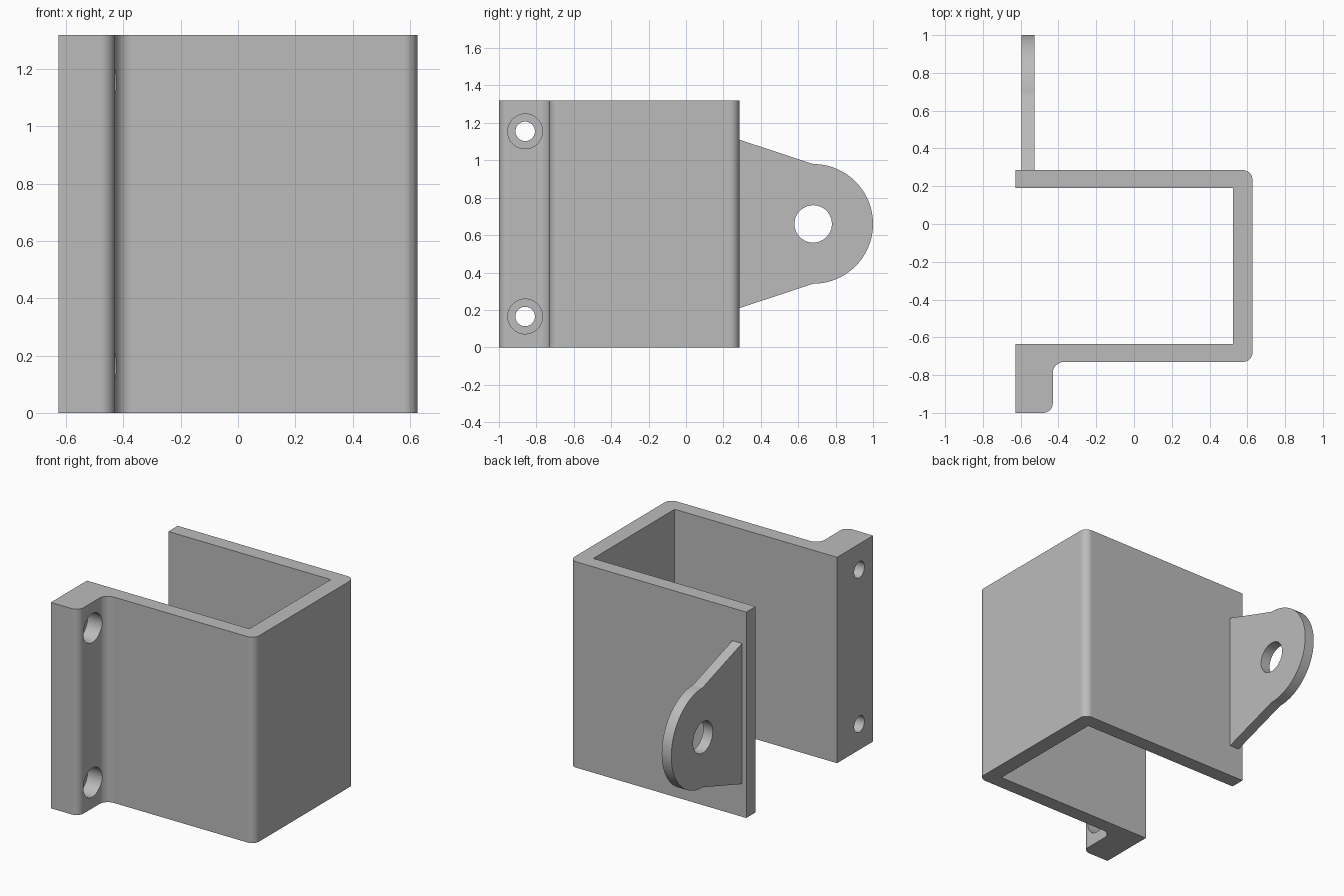
import bpy, bmesh, math
from mathutils import Vector, Matrix

old = bpy.data.objects.get("Cube")
if old:
    bpy.data.objects.remove(old, do_unlink=True)

HEIGHT = 1.32
MID = HEIGHT / 2

grey = bpy.data.materials.new("plain grey")
grey.use_nodes = True
colour = (0.5, 0.5, 0.5, 1)
grey.diffuse_color = colour
grey.node_tree.nodes["Principled BSDF"].inputs["Base Color"].default_value = colour


def fillet(corners, steps=8):
    """Turn (x, y, radius) corners into an outline with rounded right angles."""
    outline = []
    for i, (x, y, r) in enumerate(corners):
        p = Vector((x, y))
        if r == 0:
            outline.append(p)
            continue
        a = (Vector(corners[i - 1][:2]) - p).normalized()
        b = (Vector(corners[(i + 1) % len(corners)][:2]) - p).normalized()
        for k in range(steps + 1):
            t = k / steps * math.pi / 2
            outline.append(p + r * (a * (1 - math.sin(t)) + b * (1 - math.cos(t))))
    return outline


def extrude(name, points, direction):
    """Make a solid by pushing a flat outline along a direction."""
    bm = bmesh.new()
    face = bm.faces.new([bm.verts.new(p) for p in points])
    moved = bmesh.ops.extrude_face_region(bm, geom=[face], use_keep_orig=True)["geom"]
    bmesh.ops.translate(bm, vec=direction,
                        verts=[v for v in moved if isinstance(v, bmesh.types.BMVert)])
    bmesh.ops.recalc_face_normals(bm, faces=bm.faces)
    mesh = bpy.data.meshes.new(name)
    bm.to_mesh(mesh)
    bm.free()
    mesh.materials.append(grey)
    obj = bpy.data.objects.new(name, mesh)
    bpy.context.collection.objects.link(obj)
    return obj


def drill(obj, x0, x1, y, z, radius):
    """Cut a round hole running along x."""
    ring = [(x0, y + radius * math.cos(a), z + radius * math.sin(a))
            for a in (math.tau * i / 48 for i in range(48))]
    cutter = extrude("hole_cutter", ring, (x1 - x0, 0, 0))
    cutter.hide_render = True
    mod = obj.modifiers.new("hole", 'BOOLEAN')
    mod.operation = 'DIFFERENCE'
    mod.solver = 'EXACT'
    mod.object = cutter
    bpy.context.view_layer.objects.active = obj
    bpy.ops.object.modifier_apply(modifier=mod.name)
    bpy.data.objects.remove(cutter, do_unlink=True)


def finish(obj):
    """Smooth the rounded parts and keep the flat ones flat."""
    bpy.ops.object.select_all(action='DESELECT')
    obj.select_set(True)
    bpy.context.view_layer.objects.active = obj
    bpy.ops.object.shade_smooth_by_angle(angle=math.radians(30))
    mod = obj.modifiers.new("flat_faces", 'WEIGHTED_NORMAL')
    mod.keep_sharp = True


# Channel bracket with its mounting flange
outline = fillet([
    (-0.627, -1, 0), (-0.43, -1, 0.05), (-0.43, -0.73, 0.06),
    (0.627, -0.73, 0.05), (0.627, 0.285, 0.05), (-0.627, 0.285, 0),
    (-0.627, 0.19, 0), (0.525, 0.19, 0), (0.525, -0.635, 0), (-0.627, -0.635, 0)])
bracket = extrude("channel_bracket", [(p.x, p.y, 0) for p in outline], (0, 0, HEIGHT))

# Counterbored screw holes in the flange
for side in (-1, 1):
    z = MID + side * 0.495
    drill(bracket, -0.8, -0.3, -0.86, z, 0.052)
    drill(bracket, -0.53, -0.3, -0.86, z, 0.093)
finish(bracket)

# Rear lug with a rounded end and pivot hole
CENTRE, RADIUS = 0.68, 0.32
arc = [(CENTRE + RADIUS * math.cos(a), MID + RADIUS * math.sin(a))
       for a in (math.pi * (i / 40 - 0.5) for i in range(41))]
plate = [(0.25, 0.198)] + arc + [(0.25, HEIGHT - 0.198)]
lug = extrude("pivot_lug", [(-0.596, y, z) for y, z in plate], (0.068, 0, 0))
drill(lug, -0.8, -0.3, CENTRE, MID, 0.1)
finish(lug)
